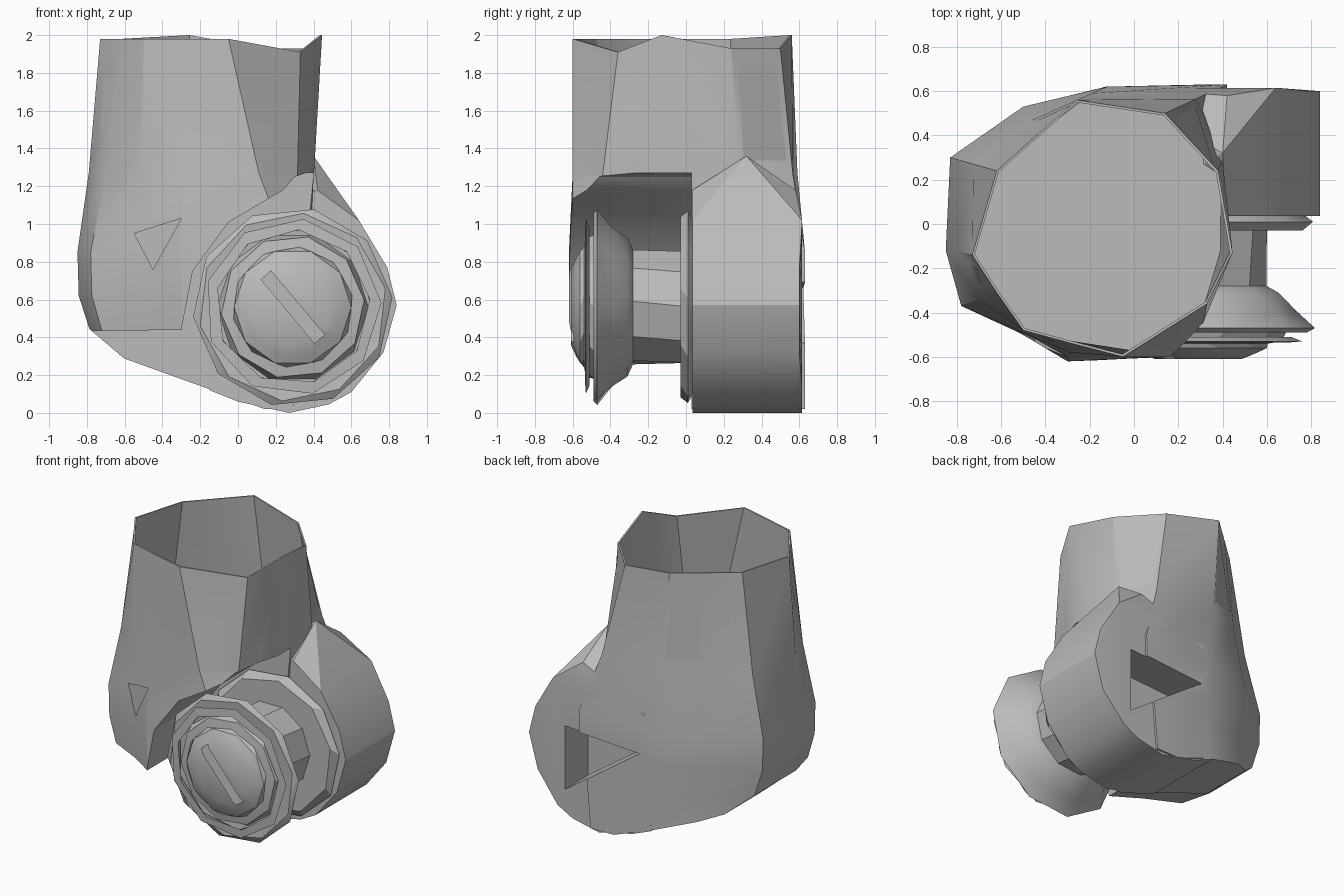
import bpy, bmesh, math
from mathutils import Vector, Matrix

cube = bpy.data.objects.get("Cube")
if cube:
    bpy.data.objects.remove(cube)

grey = bpy.data.materials.new("plain grey")
grey.use_nodes = True
tone = (0.5, 0.5, 0.5, 1)
grey.diffuse_color = tone
grey.node_tree.nodes["Principled BSDF"].inputs["Base Color"].default_value = tone

WHEEL = Vector((0.29, 0, 0.56))   # wheel axis, running along y
CORE = Vector((-0.17, 0, 0))      # middle of the upright column


def finish(bm, name):
    bmesh.ops.recalc_face_normals(bm, faces=bm.faces)
    mesh = bpy.data.meshes.new(name)
    bm.to_mesh(mesh)
    bm.free()
    mesh.materials.append(grey)
    ob = bpy.data.objects.new(name, mesh)
    bpy.context.collection.objects.link(ob)
    return ob


def loft(bm, rings, cap=True):
    loops = [[bm.verts.new(p) for p in ring] for ring in rings]
    for a, b in zip(loops, loops[1:]):
        for i in range(len(a)):
            j = (i + 1) % len(a)
            bm.faces.new((a[i], a[j], b[j], b[i]))
    if cap:
        bm.faces.new(loops[0][::-1])
        bm.faces.new(loops[-1])
    return bm


def prism(name, outline, y0, y1):
    rings = [[(x, y, z) for x, z in outline] for y in (y0, y1)]
    return finish(loft(bmesh.new(), rings), name)


def lathe(name, profile, sides, turn=0.0, cap=True):
    rings = []
    for k, (r, y) in enumerate(profile):
        angles = [math.tau * i / sides + turn * (k % 3) for i in range(sides)]
        rings.append([WHEEL + Vector((r * math.cos(a), y, r * math.sin(a)))
                      for a in angles])
    return finish(loft(bmesh.new(), rings, cap), name)


def carve(ob, cutters):
    for cutter in cutters:
        mod = ob.modifiers.new("cut", "BOOLEAN")
        mod.operation, mod.solver, mod.object = "DIFFERENCE", "EXACT", cutter
    bpy.context.view_layer.update()
    graph = bpy.context.evaluated_depsgraph_get()
    mesh = bpy.data.meshes.new_from_object(ob.evaluated_get(graph))
    ob.modifiers.clear()
    ob.data = mesh


# Upright column: uneven rim blending into a wider rounded base
rim = [(-.73, -.14), (-.62, -.31), (-.5, -.48), (-.28, -.54), (-.05, -.6),
       (.33, -.36), (.445, -.13), (.38, .24), (.14, .5), (-.26, .56),
       (-.44, .4), (-.62, .24)]
base = [(-.85, -.12), (-.78, -.37), (-.52, -.49), (-.3, -.62), (.27, -.6),
        (.3, -.52), (.36, -.1), (.42, .33), (.42, .63), (-.12, .62),
        (-.5, .53), (-.83, .3)]
rim_z = [1.98, 1.98, 1.98, 1.98, 1.98, 1.91, 2, 1.93, 1.93, 2, 1.99, 1.98]


def column_ring(z, blend, sx, sy):
    ring = []
    for top, low, high in zip(rim, base, rim_z):
        p = Vector((*top, 0)).lerp(Vector((*low, 0)), blend) - CORE
        p = CORE + Vector((p.x * sx, p.y * sy, z or high))
        ring.append(p)
    return ring


# Outer wall up to the rim, then down the inside to a flat floor
bm = loft(bmesh.new(), [column_ring(*level) for level in (
    (.02, 1, .84, 1), (.43, 1, .9, 1), (.62, 1, .99, 1), (.85, 1, 1, 1),
    (1.27, .5, 1, 1), (None, 0, 1, 1), (None, 0, .98, .98), (1.29, .5, .98, .98))])

# Underside sloping in two stages
for point, normal in (((-.77, 0, .43), (.85, 0, 1)), ((-.58, 0, .28), (.36, 0, 1))):
    bmesh.ops.bisect_plane(bm, geom=bm.verts[:] + bm.edges[:] + bm.faces[:],
                           plane_co=point, plane_no=normal, clear_inner=True)
    bmesh.ops.holes_fill(bm, edges=[e for e in bm.edges if e.is_boundary], sides=0)
column = finish(bm, "column")

# Rounded drum behind the wheel, rising to a point against the column
outline = [(.42, 1.18), (.64, 1.02), (.79, .77), (.84, .57), (.77, .32),
           (.6, .11), (.48, .045), (.27, 0), (0, .06), (-.15, .12), (-.1, .95)]
bm = bmesh.new()
for x, z in outline:
    back = .58 if z > 1.1 else .6 if x > .7 else .615
    for y in (.035, back):
        bm.verts.new((x, y, z))
bm.verts.new((.4, .32, 1.36))
bmesh.ops.convex_hull(bm, input=bm.verts[:])
drum = finish(bm, "drum")

# Arched clearance around the wheel, stepped front underside, triangular openings
arch = prism("arch_cutter", [(-1, 0), (-1, .43), (-.3, .44), (-.24, .75), (-.05, 1.01),
                             (.24, 1.18), (.3, 1.25), (.36, 1.27), (1, 1.27), (1, 0)], -1, .03)
front_gap = prism("front_gap_cutter", [(-.55, .95), (-.3, 1.03), (-.45, .76)], -.8, -.25)
back_gap = prism("back_gap_cutter", [(.54, .7), (.54, .24), (-.06, .66)], .35, .8)
carve(column, [arch, front_gap, back_gap])
carve(drum, [back_gap])

# Wheel: narrow hub flaring into a broad faceted rim with a shallow stepped face
flange = lathe("flange", [(.48, .04), (.52, .01), (.48, -.03)], 10, .1)
wheel = lathe("wheel", [(.31, .03), (.31, -.28), (.37, -.31), (.44, -.39), (.53, -.47),
                        (.5, -.49), (.4, -.48), (.38, -.53), (.32, -.54),
                        (.31, -.56), (.27, -.58), (.2, -.61)], 10, .1)

# Diagonal slot across the wheel face
slot = prism("slot_cutter", [(-.035, -.22), (.035, -.22), (.035, .22), (-.035, .22)],
             -.7, -.5)
slot.data.transform(Matrix.Translation(WHEEL) @ Matrix.Rotation(math.radians(-40), 4, "Y"))
carve(wheel, [slot])

# Thin loose ring in front of the rim
ring = lathe("front_ring", [(.42, -.51), (.47, -.53), (.41, -.535), (.42, -.51)],
             9, .05, cap=False)

for helper in (arch, front_gap, back_gap, slot):
    bpy.data.objects.remove(helper)

for ob in (column, drum, flange, wheel, ring):
    bpy.ops.object.select_all(action="DESELECT")
    ob.select_set(True)
    bpy.context.view_layer.objects.active = ob
    bpy.ops.object.shade_smooth_by_angle(angle=math.radians(25))
